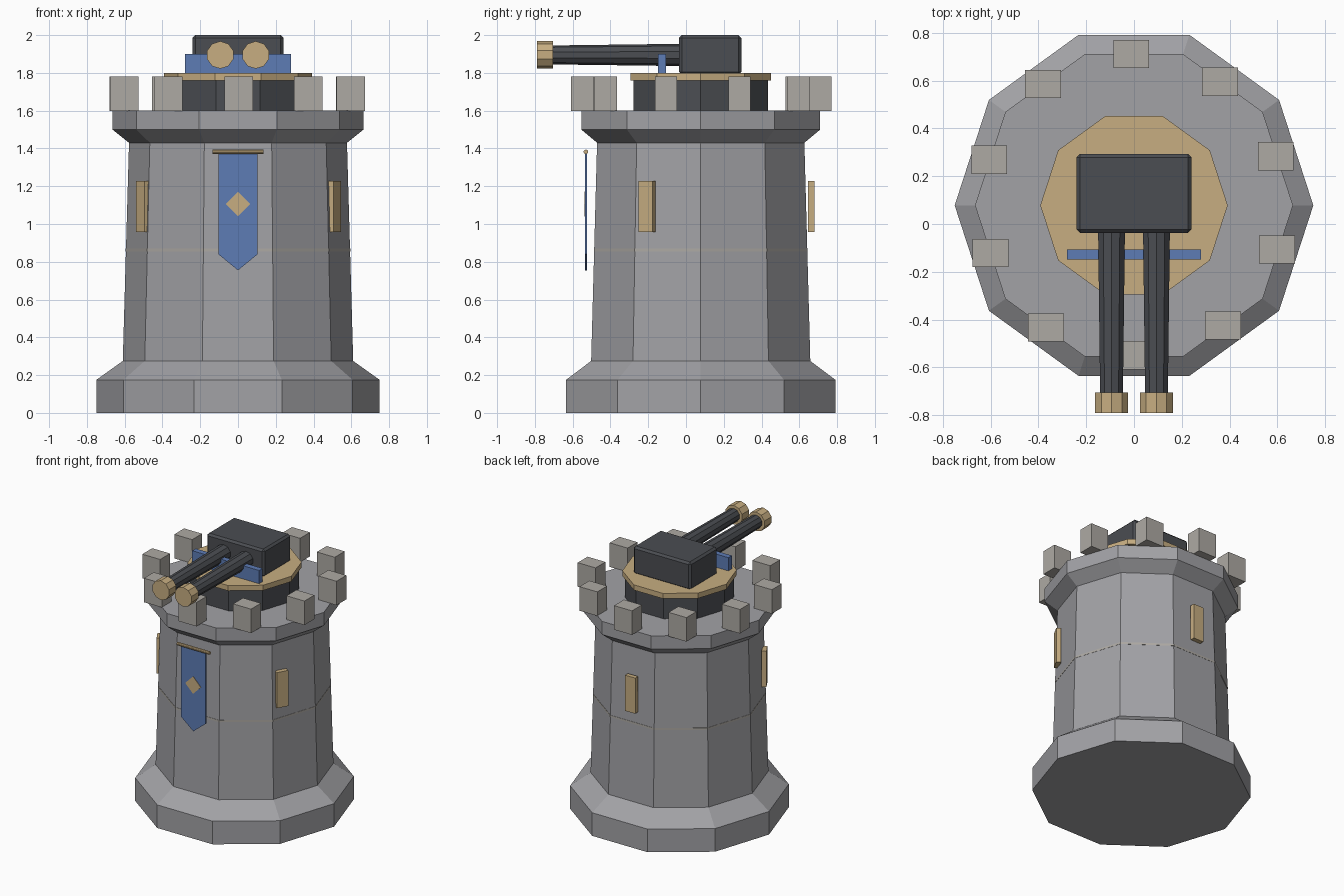
import bpy, bmesh, math
from mathutils import Matrix, Vector

if "Cube" in bpy.data.objects:
    bpy.data.objects.remove(bpy.data.objects["Cube"])

CY = 0.078   # tower axis in y
SIDES = 10


def material(name, rgb):
    m = bpy.data.materials.new(name)
    m.diffuse_color = (*rgb, 1)
    m.use_nodes = True
    m.node_tree.nodes["Principled BSDF"].inputs["Base Color"].default_value = m.diffuse_color
    return m


STONE = material("stone", (0.36, 0.36, 0.38))
PALE = material("pale_stone", (0.42, 0.40, 0.37))
IRON = material("iron", (0.07, 0.075, 0.085))
BRASS = material("brass", (0.57, 0.42, 0.22))
BLUE = material("blue", (0.11, 0.2, 0.46))


def finish(name, bm, mat, matrix=Matrix()):
    bmesh.ops.recalc_face_normals(bm, faces=bm.faces)
    bm.transform(matrix)
    me = bpy.data.meshes.new(name)
    bm.to_mesh(me)
    bm.free()
    me.materials.append(mat)
    ob = bpy.data.objects.new(name, me)
    bpy.context.collection.objects.link(ob)
    return ob


def lathe(name, profile, mat, matrix):
    """Faceted solid from (radius, height) points, capped at both ends."""
    bm = bmesh.new()
    rings = [[bm.verts.new((r * math.cos(math.tau * i / SIDES),
                            r * math.sin(math.tau * i / SIDES), z))
              for i in range(SIDES)] for r, z in profile]
    for a, b in zip(rings, rings[1:]):
        for i in range(SIDES):
            j = (i + 1) % SIDES
            bm.faces.new((a[i], a[j], b[j], b[i]))
    bm.faces.new(rings[0])
    bm.faces.new(rings[-1])
    return finish(name, bm, mat, matrix)


def box(name, centre, size, mat, angle=0.0):
    bm = bmesh.new()
    bmesh.ops.create_cube(bm, size=1)
    m = (Matrix.Translation(centre) @ Matrix.Rotation(angle, 4, 'Z')
         @ Matrix.Diagonal((*size, 1)))
    return finish(name, bm, mat, m)


def plate(name, points, y, thick, mat):
    """Flat outline in the xz plane, extruded in y about the given depth."""
    bm = bmesh.new()
    face = bm.faces.new([bm.verts.new((x, y - thick / 2, z)) for x, z in points])
    new = bmesh.ops.extrude_face_region(bm, geom=[face])["geom"]
    bmesh.ops.translate(bm, vec=(0, thick, 0),
                        verts=[v for v in new if isinstance(v, bmesh.types.BMVert)])
    return finish(name, bm, mat)


AXIS = Matrix.Translation((0, CY, 0))

# Tower body: plinth, tapered shaft, flared parapet
lathe("tower", [(0.75, 0), (0.75, 0.175), (0.61, 0.275), (0.577, 1.43),
                (0.665, 1.5), (0.665, 1.6)], STONE, AXIS)
lathe("string_course", [(0.595, 0.855), (0.595, 0.87)], PALE, AXIS)

# Battlements, all square to the axes
for k in range(10):
    a = math.radians(18.7 + 36 * k)
    box(f"merlon_{k}", (-0.004 + 0.63 * math.cos(a), 0.081 + 0.63 * math.sin(a), 1.689),
        (0.15, 0.118, 0.182), PALE)

# Three window slits
for k, deg in enumerate((90.8, 210.8, 330.8)):
    a = math.radians(deg)
    box(f"window_{k}", (0.585 * math.cos(a), CY + 0.585 * math.sin(a), 1.092),
        (0.034, 0.085, 0.27), BRASS, a)

# Turret ring and turntable
lathe("turret_base", [(0.375, 1.59), (0.375, 1.765)], IRON, AXIS)
lathe("turntable", [(0.392, 1.76), (0.392, 1.8)], BRASS, AXIS)

# Gun housing with small bevel
house = box("gun_housing", (0, 0.128, 1.895), (0.482, 0.33, 0.21), IRON)
bev = house.modifiers.new("bevel", 'BEVEL')
bev.width = 0.015
bev.segments = 1

# Shield bar across the barrels
box("shield_bar", (0, -0.127, 1.848), (0.56, 0.042, 0.104), BLUE)

# Twin barrels with muzzle rings; local z points to the front, a vertex up
for side, s in (("left", -1), ("right", 1)):
    m = (Matrix.Translation((s * 0.094, 0, 1.895)) @ Matrix.Rotation(math.pi / 2, 4, 'X')
         @ Matrix.Rotation(math.pi / 2, 4, 'Z'))
    lathe(f"barrel_{side}", [(0.059, 0.02), (0.05, 0.72)], IRON, m)
    lathe(f"muzzle_{side}", [(0.073, 0.705), (0.073, 0.79)], BRASS, m)

# Banner with emblem, hung from a rod
plate("banner", [(-0.104, 1.372), (-0.104, 0.84), (0, 0.755), (0.104, 0.84), (0.104, 1.372)],
      -0.53, 0.01, BLUE)
plate("banner_diamond", [(0, 1.172), (-0.065, 1.106), (0, 1.04), (0.065, 1.106)],
      -0.531, 0.015, BRASS)
lathe("banner_rod", [(0.012, -0.136), (0.012, 0.136)], BRASS,
      Matrix.Translation((0, -0.53, 1.382)) @ Matrix.Rotation(math.pi / 2, 4, 'Y'))
